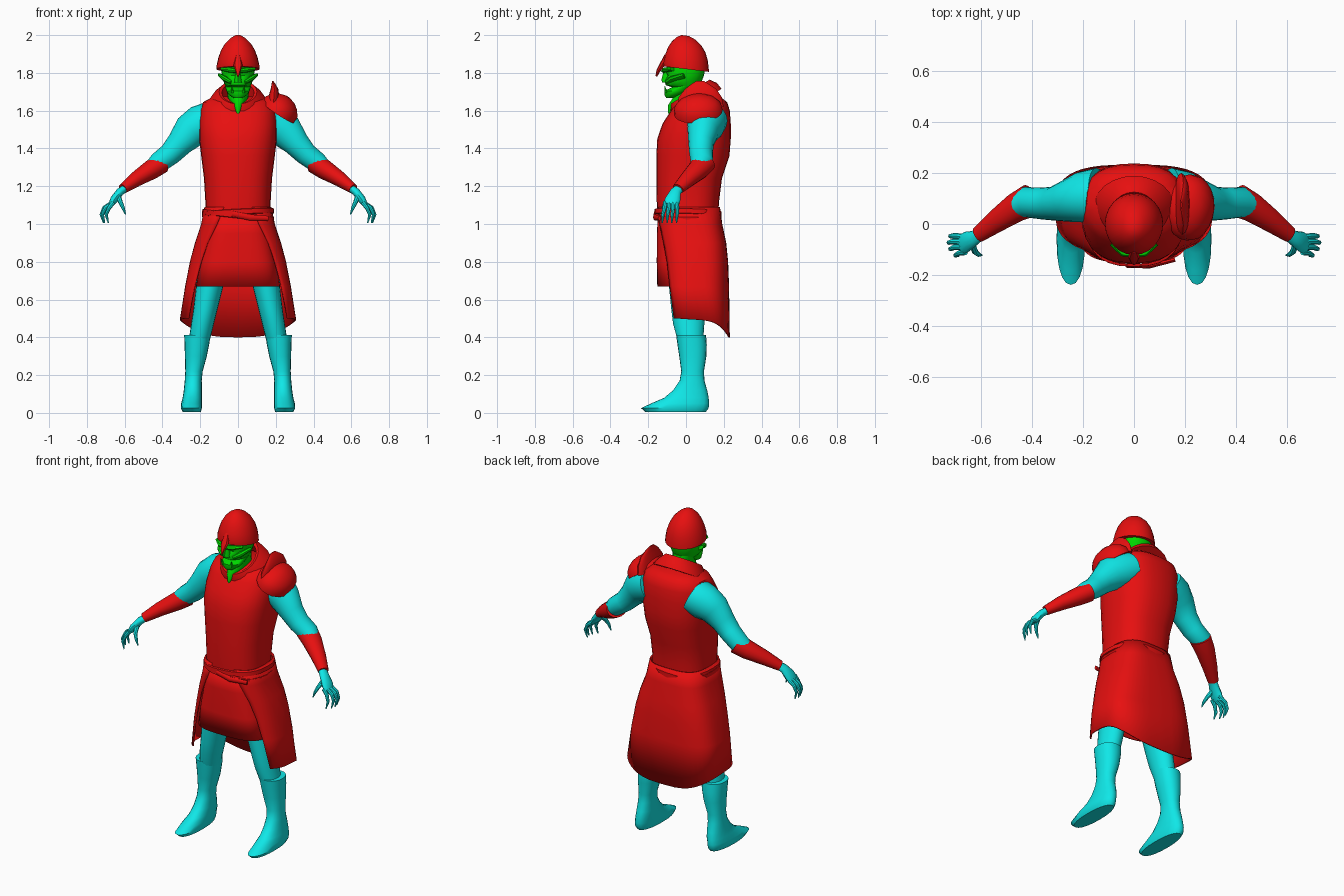
import bpy
import bmesh
import math
from mathutils import Vector

default_cube = bpy.data.objects.get("Cube")
if default_cube:
    bpy.data.objects.remove(default_cube, do_unlink=True)


def make_material(name, color):
    material = bpy.data.materials.new(name)
    material.use_nodes = True
    material.diffuse_color = (*color, 1)
    material.node_tree.nodes["Principled BSDF"].inputs["Base Color"].default_value = (*color, 1)
    return material


RED = make_material("red cloth", (.8, .005, .005))
CYAN = make_material("cyan limbs", (.005, .8, .8))
GREEN = make_material("green face", (0, .7, 0))


def finish(name, bm, material, thickness=0):
    """Turn a bmesh into a smooth shaded object."""
    bmesh.ops.recalc_face_normals(bm, faces=bm.faces)
    mesh = bpy.data.meshes.new(name)
    bm.to_mesh(mesh)
    bm.free()
    mesh.materials.append(material)
    obj = bpy.data.objects.new(name, mesh)
    bpy.context.collection.objects.link(obj)
    if thickness:
        solid = obj.modifiers.new("thickness", "SOLIDIFY")
        solid.thickness = thickness
    bpy.ops.object.select_all(action="DESELECT")
    obj.select_set(True)
    bpy.context.view_layer.objects.active = obj
    bpy.ops.object.shade_smooth_by_angle(angle=math.radians(42))
    return obj


def rounded(value, power):
    return math.copysign(abs(value) ** power, value)


def skin(bm, loops, closed=True):
    """Bridge neighbouring loops of vertices with quads."""
    for low, high in zip(loops, loops[1:]):
        count = len(low)
        for i in range(count if closed else count - 1):
            j = (i + 1) % count
            bm.faces.new((low[i], low[j], high[j], high[i]))


def loft(name, rings, material, sides=20, power=1, caps=True):
    """Rings are (centre, half width, half depth, axis)."""
    bm = bmesh.new()
    loops = []
    for centre, width, depth, axis in rings:
        axis = Vector(axis).normalized()
        u = Vector((0, 1, 0)).cross(axis).normalized()
        v = axis.cross(u)
        loop = []
        for i in range(sides):
            a = math.tau * i / sides
            offset = u * width * rounded(math.cos(a), power) + v * depth * rounded(math.sin(a), power)
            loop.append(bm.verts.new(Vector(centre) + offset))
        loops.append(loop)
    skin(bm, loops)
    if caps:
        bm.faces.new(loops[0])
        bm.faces.new(loops[-1])
    else:
        skin(bm, [loops[-1], loops[0]])
    return finish(name, bm, material)


def stack(name, rows, material, tilt=0, **options):
    """Rows are (z, x, half width, front y, back y)."""
    rings = [((x, (f + b) / 2, z), w, (b - f) / 2, (0, tilt, 1)) for z, x, w, f, b in rows]
    return loft(name, rings, material, **options)


def limb(name, points, material, side=1, **options):
    """Points are (x, y, z, thickness, depth) along a path."""
    path = [Vector((p[0] * side, p[1], p[2])) for p in points]
    rings = []
    for i, p in enumerate(points):
        axis = path[min(i + 1, len(path) - 1)] - path[max(i - 1, 0)]
        rings.append((path[i], p[3], p[4], axis))
    return loft(name, rings, material, **options)


def sheet(name, rows, material, droop=0, steps=32, power=.65):
    """Open cloth; rows are (z, half width, centre y, half depth, start, end degrees from front)."""
    bm = bmesh.new()
    loops = []
    for k, (z, w, cy, d, start, end) in enumerate(rows):
        loop = []
        for i in range(steps + 1):
            a = math.radians(start + (end - start) * i / steps)
            drop = droop * ((1 - math.cos(a)) / 2) ** 4 if k == len(rows) - 1 else 0
            loop.append(bm.verts.new((w * rounded(math.sin(a), power),
                                      cy - d * rounded(math.cos(a), power), z - drop)))
        loops.append(loop)
    skin(bm, loops, closed=False)
    return finish(name, bm, material, thickness=.008)


# Sleeveless tunic
stack("tunic", [
    (1.04, 0, .174, -.15, .17), (1.12, 0, .173, -.155, .175), (1.24, 0, .18, -.157, .19),
    (1.36, 0, .195, -.157, .23), (1.45, 0, .205, -.152, .237), (1.53, 0, .206, -.125, .237),
    (1.6, 0, .2, -.08, .232), (1.645, 0, .185, -.05, .218), (1.675, 0, .13, .02, .18),
], RED, sides=28, power=.8)

# Collar, dipping at the front
lean = Vector((0, -.53, .85))
collar_middle = Vector((0, .04, 1.67))
loft("collar", [(collar_middle + lean * h, w, d, lean) for h, w, d in
                [(-.04, .16, .15), (0, .135, .145), (.035, .1, .122), (.03, .085, .105), (-.04, .08, .1)]],
     RED, sides=24, caps=False)

# Skirts and belt
outer = [(1.09, .178, .015, .165, 15), (1, .195, .02, .172, 25), (.9, .228, .035, .178, 36),
         (.8, .255, .045, .178, 42), (.67, .28, .05, .178, 48), (.5, .308, .06, .172, 52)]
sheet("outer_skirt", [(*row, 360 - row[-1]) for row in outer], RED, droop=.1)
sheet("inner_skirt", [(z, w, 0, d, -110, 110) for z, w, d in
                      [(1.06, .15, .148), (.95, .17, .154), (.8, .2, .155), (.67, .222, .152)]], RED)
for name, height, tilt in (("belt", 1.06, (-.05, .03, 1)), ("lower_belt", 1.045, (.11, 0, 1))):
    direction = Vector(tilt).normalized()
    middle = Vector((0, .01, height))
    loft(name, [(middle + direction * h, .182 + g, .168 + g, tilt) for h, g in
                [(-.015, 0), (-.012, .009), (.012, .009), (.015, 0)]],
         RED, sides=28, power=.8, caps=False)
limb("belt_end", [(-.03, -.163, 1.055, .016, .008), (.06, -.166, 1.035, .016, .008),
                  (.16, -.14, 1.03, .013, .008)], RED, sides=8)

# Head, jaw and neck
stack("head", [
    (1.72, 0, .058, -.06, .07), (1.735, 0, .068, -.108, .075), (1.76, 0, .08, -.113, .085),
    (1.785, 0, .084, -.098, .095), (1.81, 0, .088, -.11, .1), (1.87, 0, .085, -.09, .1),
], GREEN, power=.9)
stack("jaw", [(1.668, 0, .025, -.105, -.06), (1.685, 0, .05, -.115, -.01),
              (1.705, 0, .062, -.115, .03), (1.73, 0, .068, -.06, .05)], GREEN)
stack("neck", [(1.585, 0, .008, -.096, -.05), (1.63, 0, .034, -.094, .06),
               (1.67, 0, .055, -.068, .1), (1.75, 0, .062, -.04, .085)], GREEN)
stack("nose", [(1.75, 0, .022, -.127, -.08), (1.765, 0, .018, -.13, -.08),
               (1.82, 0, .009, -.115, -.08)], GREEN, sides=8)
limb("brow", [(-.08, -.07, 1.82, .01, .02), (-.04, -.11, 1.815, .014, .018), (0, -.118, 1.81, .01, .014),
              (.04, -.11, 1.815, .014, .018), (.08, -.07, 1.82, .01, .02)], GREEN, sides=8)
for side, label in ((1, "left"), (-1, "right")):
    limb(label + "_cheek", [(.035, -.1, 1.75, .01, .014), (.068, -.075, 1.768, .015, .018),
                            (.092, -.01, 1.785, .01, .02)], GREEN, side, sides=8)
    limb(label + "_tusk", [(.03, -.105, 1.695, .009, .009), (.034, -.113, 1.73, .002, .002)],
         GREEN, side, sides=6)

# Helmet with nose guard
stack("helmet", [
    (1.82, 0, .114, -.12, .122), (1.84, 0, .113, -.122, .121), (1.88, 0, .104, -.112, .116),
    (1.92, 0, .09, -.098, .104), (1.955, 0, .069, -.077, .082), (1.982, 0, .042, -.052, .05),
    (1.998, 0, .015, -.025, .015),
], RED, tilt=.12, sides=24)
limb("nose_guard", [(0, -.1, 1.89, .012, .015), (0, -.128, 1.84, .024, .014),
                    (0, -.147, 1.81, .014, .01), (0, -.157, 1.782, .004, .005)], RED, sides=8)

# Shoulder guard and its upright crest, on one side only
out = Vector((.55, -.1, .83))
base = Vector((.212, .065, 1.592))
loft("shoulder_guard", [(base + out * h, w, d, out) for h, w, d in
                        [(0, .105, .13), (.035, .1, .125), (.065, .078, .1), (.085, .05, .065), (.096, .015, .02)]],
     RED, sides=20)
stack("shoulder_crest", [(1.62, .185, .032, -.045, .2), (1.67, .19, .03, -.04, .19),
                         (1.715, .193, .02, -.005, .16), (1.742, .188, .01, .03, .12),
                         (1.757, .184, .003, .055, .095)], RED, sides=16)

# Arms, hands and legs
for side, label in ((1, "left"), (-1, "right")):
    limb(label + "_upper_arm", [
        (.14, .11, 1.55, .1, .11), (.2, .105, 1.525, .105, .1), (.255, .09, 1.49, .093, .083),
        (.31, .08, 1.425, .07, .067), (.36, .08, 1.37, .06, .062), (.42, .085, 1.325, .055, .06),
        (.47, .065, 1.285, .04, .04)], CYAN, side)
    limb(label + "_bracer", [
        (.405, .092, 1.322, .054, .066), (.46, .065, 1.287, .052, .058),
        (.54, .01, 1.237, .04, .045), (.61, -.042, 1.186, .027, .032)], RED, side, sides=16)
    limb(label + "_palm", [
        (.59, -.03, 1.195, .02, .025), (.625, -.055, 1.17, .021, .03), (.655, -.07, 1.13, .022, .041),
        (.675, -.08, 1.1, .013, .04)], CYAN, side, sides=12)
    # Four curled fingers fan out from the palm
    for i, name in enumerate(("little", "ring", "middle", "index")):
        spread = -.05 - .02 * i
        reach = (.008, .014, .008, -.012)[i]
        limb(f"{label}_{name}_finger", [
            (.66, spread, 1.115, .013, .012), (.695 + reach, spread * 1.12 + .01, 1.085, .011, .011),
            (.71 + reach, spread * 1.25 + .015, 1.05, .009, .009),
            (.698 + reach, spread * 1.25 + .012, 1.005, .003, .003)], CYAN, side, sides=8)
    limb(label + "_thumb", [
        (.635, -.07, 1.15, .015, .014), (.622, -.108, 1.115, .012, .012),
        (.608, -.12, 1.085, .009, .009), (.595, -.122, 1.05, .003, .003)], CYAN, side, sides=8)
    stack(label + "_leg", [(z, x * side, w, f, b) for z, x, w, f, b in [
        (1, .085, .08, -.1, .12), (.82, .12, .085, -.1, .11), (.67, .15, .072, -.09, .1),
        (.55, .172, .064, -.078, .098), (.47, .188, .06, -.068, .097), (.37, .208, .055, -.04, .09)]],
        CYAN)
    stack(label + "_boot", [(z, x * side, w, f, b) for z, x, w, f, b in [
        (.005, .245, .048, -.215, .105), (.025, .247, .056, -.238, .12), (.05, .246, .055, -.185, .122),
        (.08, .242, .051, -.115, .12), (.12, .239, .048, -.068, .112), (.17, .237, .045, -.034, .098),
        (.22, .233, .046, -.025, .095), (.3, .223, .058, -.036, .108), (.36, .218, .065, -.045, .11),
        (.412, .215, .07, -.052, .106)]], CYAN, power=.9)
